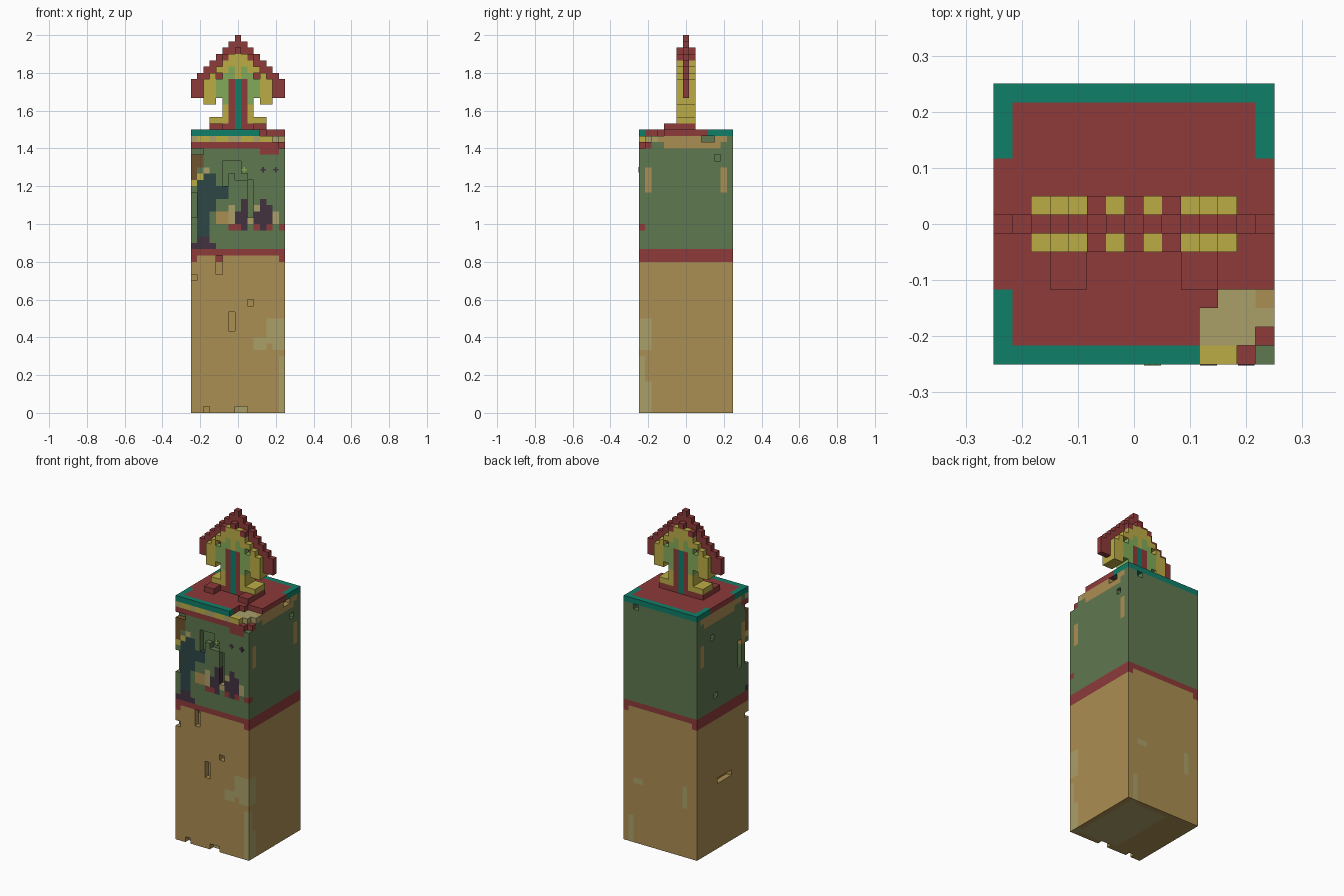
import bpy, bmesh
from mathutils import Vector

default = bpy.data.objects.get("Cube")
if default:
    bpy.data.objects.remove(default, do_unlink=True)

U = 1 / 30                      # block size: column is 15 x 15 blocks, 60 tall
PALETTE = {"red": (142, 58, 58), "teal": (16, 126, 104), "yellow": (188, 172, 70),
           "leaf": (130, 170, 90), "green": (95, 120, 80), "tan": (171, 142, 83),
           "olive": (170, 160, 105), "slate": (46, 70, 70), "purple": (66, 50, 64),
           "brown": (112, 82, 46)}


def linear(v):
    v /= 255
    return v / 12.92 if v <= 0.04045 else ((v + 0.055) / 1.055) ** 2.4


MATS, SLOT = [], {}
for label, rgb in PALETTE.items():
    m = bpy.data.materials.new(label)
    colour = [linear(c) for c in rgb] + [1]
    m.diffuse_color = colour
    m.use_nodes = True
    m.node_tree.nodes["Principled BSDF"].inputs["Base Color"].default_value = colour
    SLOT[label] = len(MATS)
    MATS.append(m)

blocks = {}


def fill(colour, i0, i1, j0, j1, k0, k1):
    """Fill an inclusive range of blocks; colour None carves them away."""
    for i in range(i0, i1 + 1):
        for j in range(j0, j1 + 1):
            for k in range(k0, k1 + 1):
                if colour:
                    blocks[i, j, k] = colour
                else:
                    blocks.pop((i, j, k), None)


def front(colour, *rects):
    """Paint or carve (i0, i1, k0, k1) rectangles in the front layer."""
    for i0, i1, k0, k1 in rects:
        fill(colour, i0, i1, 0, 0, k0, k1)


# Plain shaft, band and cap
fill("tan", 0, 14, 0, 14, 0, 23)
fill("red", 0, 14, 0, 14, 24, 25)
for j in (0, 14):
    fill("tan", 1, 13, j, j, 24, 24)
fill("green", 0, 14, 0, 14, 26, 43)
fill("teal", 0, 14, 0, 14, 44, 44)
fill("red", 1, 13, 1, 13, 44, 44)
for i in (0, 14):
    fill("red", i, i, 4, 10, 44, 44)
    # Weathered patches and slots on the flanks
    fill("tan", i, i, 2, 13, 43, 43)
    fill("tan", i, i, 4, 12, 42, 42)
    fill("red", i, i, 0, 1, 42, 42)
    fill("tan", i, i, 1, 1, 35, 38)
    fill("tan", i, i, 13, 13, 35, 38)

# Olive stains on the lower shaft
fill("olive", 6, 13, 1, 13, 0, 0)
fill("olive", 14, 14, 0, 1, 10, 14)
fill("olive", 14, 14, 0, 0, 0, 8)
fill("olive", 14, 14, 1, 1, 0, 4)
front("olive", (12, 14, 11, 14), (13, 14, 10, 10), (10, 11, 10, 11))
fill("olive", 11, 12, 14, 14, 11, 11)
fill("olive", 2, 2, 14, 14, 9, 12)
fill("olive", 13, 13, 14, 14, 0, 4)

# Painted front panel
front("yellow", (0, 14, 43, 43))
front("olive", (0, 0, 43, 43), (3, 3, 43, 43), (6, 7, 43, 43), (10, 10, 43, 43))
front("red", (0, 14, 42, 42), (11, 13, 41, 41))
front("brown", (0, 1, 39, 40), (0, 0, 37, 38))
front("yellow", (0, 0, 36, 36), (1, 1, 37, 37))
front("olive", (2, 2, 38, 38))
front("slate", (2, 2, 37, 37), (1, 3, 32, 36), (4, 5, 34, 35), (1, 2, 28, 31), (3, 3, 36, 37))
front("purple", (1, 2, 26, 27), (0, 0, 26, 26), (3, 3, 26, 26))
front("tan", (4, 5, 30, 31), (14, 14, 29, 29))
front("olive", (6, 6, 30, 32), (9, 9, 30, 30), (10, 10, 32, 32), (13, 13, 30, 31))
front("purple", (8, 8, 29, 33), (7, 7, 30, 31), (11, 11, 29, 33), (12, 12, 30, 32), (10, 10, 30, 31))
front("red", (6, 7, 29, 29), (10, 10, 29, 29), (12, 12, 29, 29), (14, 14, 29, 29))

# Chips and grooves in the front
front(None, (4, 4, 22, 24), (0, 0, 21, 21), (6, 6, 13, 15), (9, 9, 17, 17), (2, 2, 0, 0),
      (7, 8, 0, 0), (0, 1, 41, 41), (0, 0, 31, 34), (5, 7, 38, 39), (5, 5, 36, 37),
      (7, 8, 37, 37), (9, 9, 31, 36))

# Chips in the flanks and back
fill(None, 14, 14, 10, 11, 43, 43)
fill(None, 14, 14, 12, 12, 40, 40)
fill(None, 12, 12, 14, 14, 43, 43)
fill(None, 0, 0, 2, 2, 31, 35)
fill(None, 0, 0, 9, 9, 28, 28)
fill(None, 0, 0, 10, 10, 39, 39)
fill(None, 0, 0, 5, 8, 12, 12)

# Broken front corner of the cap
fill(None, 11, 14, 0, 2, 44, 44)
fill(None, 12, 14, 3, 3, 44, 44)
fill("olive", 11, 14, 1, 2, 43, 43)
fill("olive", 12, 13, 3, 3, 43, 43)
fill("tan", 14, 14, 3, 3, 43, 43)
fill(None, 13, 14, 0, 0, 43, 43)
fill(None, 14, 14, 0, 0, 42, 42)
fill(None, 14, 14, 1, 1, 43, 43)

# Crest: each half is mirrored by distance d from the centre column
def crest(colour, d0, d1, k0, k1, j0=6, j1=8):
    for d in range(d0, d1 + 1):
        for i in {7 - d, 7 + d}:
            fill(colour, i, i, j0, j1, k0, k1)


for d in range(8):                              # thin red arrowhead roof
    crest("red", d, d, 50 if d > 5 else 53 - d // 3, 59 - d, 7, 7)
crest("red", 0, 4, 45, 45)                      # foot of the crest
crest("yellow", 3, 4, 46, 46)
crest("yellow", 2, 2, 46, 48)
crest("leaf", 2, 2, 49, 53)
crest("leaf", 3, 3, 50, 52)
crest("leaf", 1, 1, 53, 54)
crest("yellow", 0, 0, 53, 56)
for d in range(1, 6):                           # stepped yellow arch
    crest("yellow", d, d, 49 if d > 3 else 55 - d // 2, 57 - d)
crest("red", 0, 0, 57, 57)
crest("red", 2, 2, 56, 56)
crest("red", 1, 1, 45, 52)                      # striped stem
crest("teal", 0, 0, 45, 52)
crest("red", 3, 4, 45, 45, 4, 5)                # front feet

# Turn the blocks into one mesh per part, keeping only outer faces
PARTS = [("lower_shaft", 0, 23), ("middle_band", 24, 25), ("upper_shaft", 26, 41),
         ("cap", 42, 44), ("crest", 45, 59)]
SIDES = []
for axis in range(3):
    for s in (0, 1):
        a, b = (axis + 1) % 3, (axis + 2) % 3
        ring = []
        for p, q in ((0, 0), (1, 0), (1, 1), (0, 1)):
            c = [0, 0, 0]
            c[axis], c[a], c[b] = s, p, q
            ring.append(tuple(c))
        step = [0, 0, 0]
        step[axis] = 2 * s - 1
        SIDES.append((step, ring if s else ring[::-1]))


def finish(name, bm):
    mesh = bpy.data.meshes.new(name)
    bm.to_mesh(mesh)
    bm.free()
    for m in MATS:
        mesh.materials.append(m)
    ob = bpy.data.objects.new(name, mesh)
    bpy.context.collection.objects.link(ob)
    return ob


for name, low, high in PARTS:
    bm, verts = bmesh.new(), {}
    for cell, colour in blocks.items():
        if not low <= cell[2] <= high:
            continue
        for step, ring in SIDES:
            if tuple(c + s for c, s in zip(cell, step)) in blocks:
                continue
            corners = []
            for r in ring:
                g = tuple(c + o for c, o in zip(cell, r))
                if g not in verts:
                    verts[g] = bm.verts.new(Vector((g[0] - 7.5, g[1] - 7.5, g[2])) * U)
                corners.append(verts[g])
            bm.faces.new(corners).material_index = SLOT[colour]
    bmesh.ops.dissolve_limit(bm, angle_limit=0.01, verts=bm.verts[:], edges=bm.edges[:],
                             delimit={'MATERIAL'})
    finish(name, bm)

# Small painted crosses on the front panel
for n, (x, colour) in enumerate(((0.033, "leaf"), (0.133, "purple"), (0.2, "purple"))):
    bm = bmesh.new()
    for w, h in ((0.03, 0.01), (0.01, 0.03)):
        new = bmesh.ops.create_cube(bm, size=1)["verts"]
        bmesh.ops.scale(bm, vec=(w, 0.004, h), verts=new)
        bmesh.ops.translate(bm, vec=(x, -0.25, 1.287), verts=new)
    for f in bm.faces:
        f.material_index = SLOT[colour]
    finish(f"painted_cross_{n + 1}", bm)
